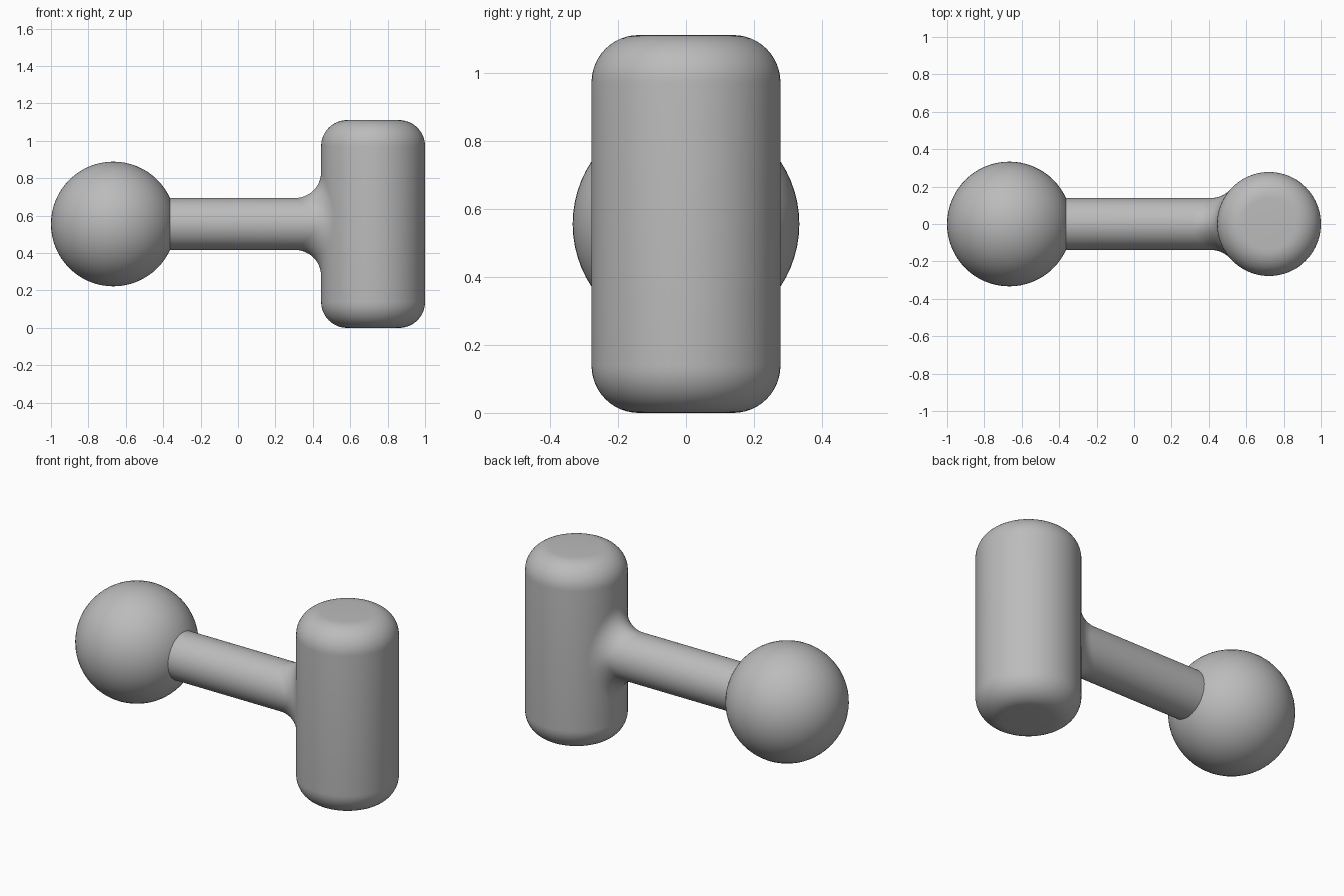
import bpy
import bmesh
from math import sin, cos, pi, sqrt
from mathutils import Vector

cube = bpy.data.objects.get("Cube")
if cube:
    bpy.data.objects.remove(cube, do_unlink=True)

UNIT = 2 / 7.2              # barrel radius; every other size is a ratio of it
R = UNIT                    # barrel radius
r = R / 2                   # rod, fillet and edge rounding radius
MID = 2 * R                 # height of the rod axis
BARREL_X = 1 - R
BALL_R = 1.2 * R
BALL_X = BALL_R - 1

grey = bpy.data.materials.new("plain grey")
grey.use_nodes = True
colour = (0.5, 0.5, 0.5, 1)
grey.diffuse_color = colour
grey.node_tree.nodes["Principled BSDF"].inputs["Base Color"].default_value = colour


def finish(obj, name):
    obj.name = obj.data.name = name
    obj.data.materials.append(grey)
    bpy.ops.object.select_all(action="DESELECT")
    obj.select_set(True)
    bpy.context.view_layer.objects.active = obj
    bpy.ops.object.shade_smooth_by_angle(angle=pi / 6)


def loft(name, rings, caps):
    """Skin a list of closed rings of points."""
    bm = bmesh.new()
    loops = [[bm.verts.new(p) for p in ring] for ring in rings]
    for a, b in zip(loops, loops[1:]):
        for i in range(len(a)):
            j = (i + 1) % len(a)
            bm.faces.new((a[i], a[j], b[j], b[i]))
    if caps:
        bm.faces.new(loops[0])
        bm.faces.new(loops[-1])
    bmesh.ops.recalc_face_normals(bm, faces=bm.faces)
    mesh = bpy.data.meshes.new(name)
    bm.to_mesh(mesh)
    bm.free()
    obj = bpy.data.objects.new(name, mesh)
    bpy.context.collection.objects.link(obj)
    finish(obj, name)


def angles(count):
    return [2 * pi * i / count for i in range(count)]


# Ball
bpy.ops.mesh.primitive_uv_sphere_add(segments=64, ring_count=32, radius=BALL_R,
                                     location=(BALL_X, 0, MID))
finish(bpy.context.object, "ball")

# Upright barrel with rounded rims
STEPS = 12
arc = [pi / 2 * i / STEPS for i in range(STEPS + 1)]
lower = [(R - r + r * sin(a), r - r * cos(a)) for a in arc]
profile = lower + [(rad, 4 * R - z) for rad, z in reversed(lower)]
loft("barrel", [[(BARREL_X + rad * cos(t), rad * sin(t), z) for t in angles(96)]
                for rad, z in profile], caps=True)

# Rod with a rolling-ball fillet where it meets the barrel
rod_start = BALL_X + sqrt(BALL_R ** 2 - r ** 2) - 0.02
rings = [[(rod_start, r * sin(t), MID + r * cos(t)) for t in angles(64)]]
for step in range(STEPS + 1):
    ring = []
    for t in angles(64):
        y, z = 2 * r * sin(t), 2 * r * cos(t)
        centre = Vector((BARREL_X - sqrt((R + r) ** 2 - y * y), y, MID + z))
        to_rod = Vector((0, -sin(t), -cos(t)))
        to_barrel = Vector((BARREL_X - centre.x, -y, 0)).normalized()
        span = to_rod.angle(to_barrel)
        f = step / STEPS
        direction = (to_rod * sin((1 - f) * span) + to_barrel * sin(f * span)) / sin(span)
        ring.append(centre + direction * r)
    rings.append(ring)
loft("rod", rings, caps=False)
